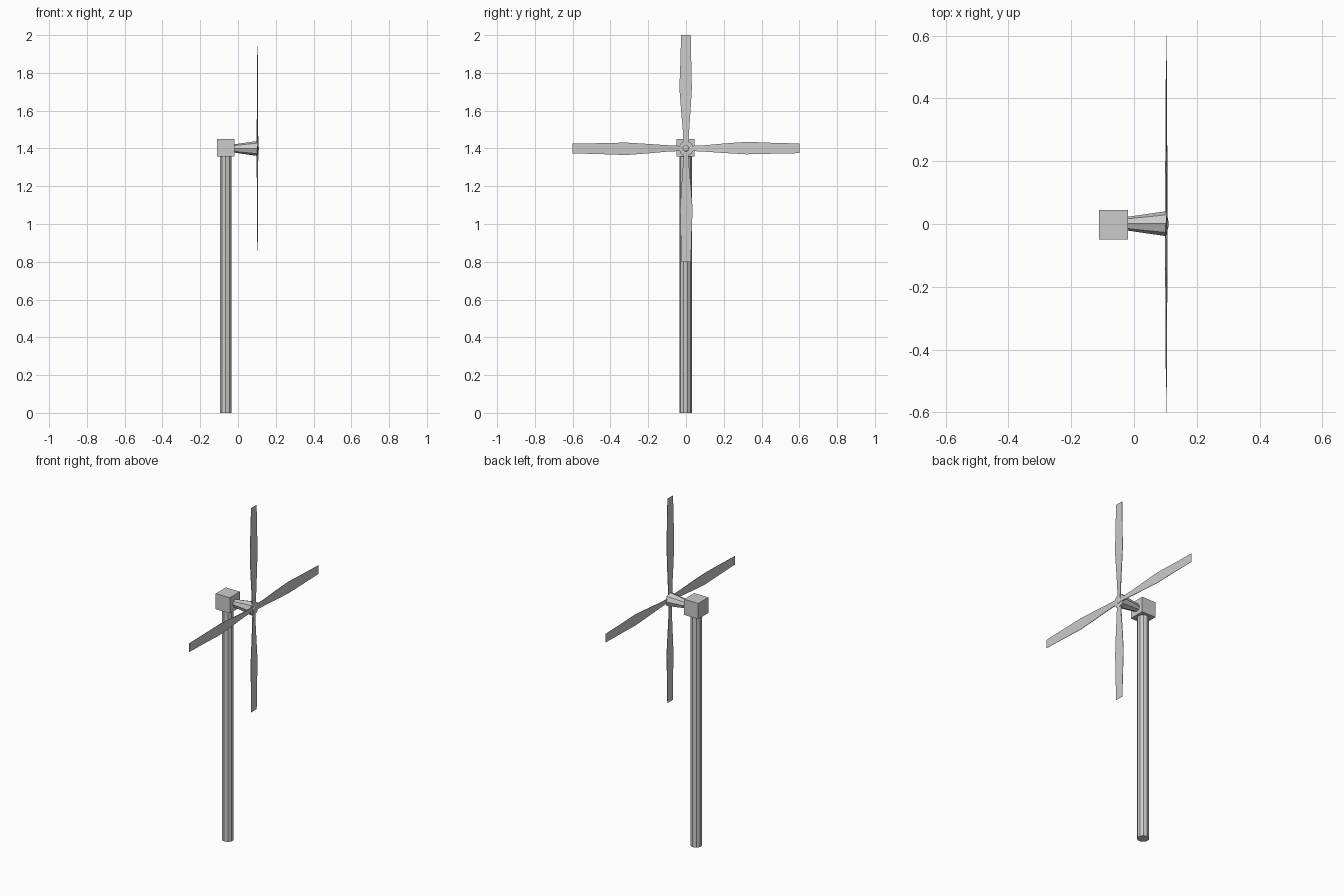
import bpy, bmesh
from math import pi
from mathutils import Matrix

if "Cube" in bpy.data.objects:
    bpy.data.objects.remove(bpy.data.objects["Cube"])

HUB_Z = 1.4


def make_object(name, bm):
    bmesh.ops.recalc_face_normals(bm, faces=bm.faces)
    mesh = bpy.data.meshes.new(name)
    bm.to_mesh(mesh)
    bm.free()
    obj = bpy.data.objects.new(name, mesh)
    bpy.context.collection.objects.link(obj)
    return obj


def frustum(name, sides, r1, r2, length, matrix):
    bm = bmesh.new()
    bmesh.ops.create_cone(bm, cap_ends=True, segments=sides, radius1=r1, radius2=r2,
                          depth=length, matrix=matrix)
    return make_object(name, bm)


along_x = Matrix.Rotation(pi / 2, 4, 'Y')

# Tower
frustum("tower", 10, 0.033, 0.033, 1.36, Matrix.Translation((-0.065, -0.002, 0.68)))

# Generator housing
bm = bmesh.new()
bmesh.ops.create_cube(bm, size=1, matrix=Matrix.Translation((-0.065, -0.002, 1.404))
                      @ Matrix.Diagonal((0.092, 0.094, 0.092, 1)))
make_object("housing", bm)

# Flared rotor hub
frustum("hub", 8, 0.022, 0.04, 0.125,
        Matrix.Translation((0.0425, 0.001, HUB_Z)) @ along_x)

# Low round cap in the middle of the rotor
bm = bmesh.new()
bmesh.ops.create_uvsphere(bm, u_segments=16, v_segments=8, radius=0.016,
                          matrix=Matrix.Translation((0.105, 0, HUB_Z))
                          @ Matrix.Diagonal((0.35, 1, 1, 1)) @ along_x)
make_object("hub_cap", bm)

# Blade stations: radius, left edge, right edge, thickness, twist offset
STATIONS = [(0.015, -0.013, 0.013, 0.005, 0.002),
            (0.10, -0.017, 0.017, 0.004, 0.002),
            (0.20, -0.026, 0.024, 0.003, 0.002),
            (0.32, -0.035, 0.031, 0.002, 0.001),
            (0.45, -0.030, 0.028, 0.002, 0.001),
            (0.60, -0.026, 0.025, 0.001, 0.0)]


def blade(name, angle):
    bm = bmesh.new()
    rings = []
    for r, left, right, t, tw in STATIONS:
        rings.append([bm.verts.new(p) for p in (
            (-tw - t / 2, left, r), (tw - t / 2, right, r),
            (tw + t / 2, right, r), (-tw + t / 2, left, r))])
    for a, b in zip(rings, rings[1:]):
        for i in range(4):
            j = (i + 1) % 4
            bm.faces.new((a[i], a[j], b[j], b[i]))
    bm.faces.new(rings[0])
    bm.faces.new(rings[-1])
    bm.transform(Matrix.Translation((0.103, 0, HUB_Z)) @ Matrix.Rotation(angle, 4, 'X'))
    make_object(name, bm)


# Four blades around the hub
for k in range(4):
    blade(f"blade_{k + 1}", k * pi / 2)
